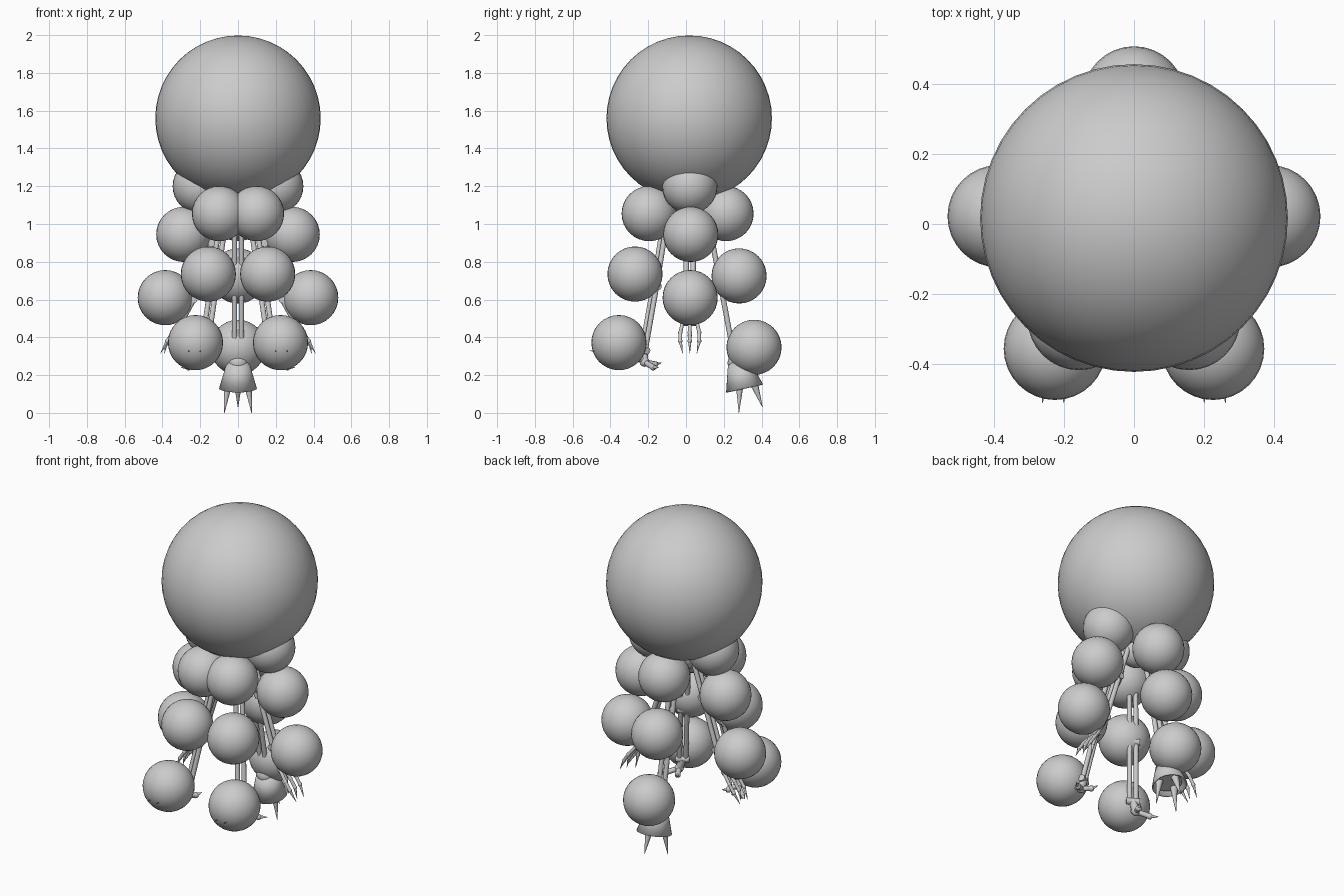
import bpy, math
from mathutils import Vector as V

if "Cube" in bpy.data.objects:
    bpy.data.objects.remove(bpy.data.objects["Cube"])


def smooth(o, name):
    o.name = name
    for p in o.data.polygons:
        p.use_smooth = True
    bpy.ops.object.shade_smooth_by_angle(angle=math.radians(40))
    return o


def ball(name, c, r, seg=32):
    bpy.ops.mesh.primitive_uv_sphere_add(segments=seg, ring_count=seg // 2, radius=r, location=c)
    return smooth(bpy.context.object, name)


def rod(name, a, b, r1, r2=None, seg=12, cap='NGON'):
    # tapered cylinder between two points
    a, b = V(a), V(b)
    r2 = r1 if r2 is None else r2
    d = b - a
    bpy.ops.mesh.primitive_cone_add(vertices=seg, radius1=r1, radius2=r2, depth=d.length,
                                    end_fill_type=cap, location=(a + b) / 2)
    o = bpy.context.object
    o.rotation_mode = 'QUATERNION'
    o.rotation_quaternion = d.to_track_quat('Z', 'Y')
    return smooth(o, name)


def claw(name, pts, r):
    # jointed finger that ends in a spike
    for i in range(len(pts) - 2):
        rod(name + "_bone", pts[i], pts[i + 1], r)
        ball(name + "_knuckle", pts[i + 1], r * 1.2, 10)
    rod(name + "_tip", pts[-2], pts[-1], r * 0.9, 0.001)


def limb(name, path, side):
    # paired rods with a round pivot at every joint
    path = [V(p) for p in path]
    side = V(side).normalized()
    for a, b in zip(path, path[1:]):
        for s in (-1, 1):
            rod(name + "_rod", a + side * s * .018, b + side * s * .018, .014)
    for p in path[1:]:
        rod(name + "_pivot", p - side * .038, p + side * .038, .02)


# large top balloon and hidden hub
ball("main_balloon", (0, .017, 1.56), .438, 48)
ball("hub", (0, .02, 1.12), .09, 24)

R = .146
for m, tag in ((1, "right"), (-1, "left")):
    # side arm: balloons, rods, hand
    for c in ((.2, .02, 1.2), (.287, .025, .945), (.385, .022, .61)):
        ball(tag + "_arm_balloon", (m * c[0], c[1], c[2]), R)
    limb(tag + "_arm", [(m * x, .02, z) for x, z in ((.06, 1.15), (.14, .9), (.235, .6), (.30, .48))], (0, 1, 0))
    for y in (-.03, .02, .07):
        k = .02 + (y - .02) * .75
        claw(tag + "_finger", [(m * .30, k, .48), (m * .345, y, .425), (m * .375, y, .38),
                               (m * (.41 if y != .02 else .39), k, .315)], .01)
    claw(tag + "_thumb", [(m * .29, .02, .48), (m * .315, .02, .41), (m * .33, .02, .33)], .01)

    # front leg: balloons, rods, clawed foot
    for c in ((.098, -.195, 1.055), (.157, -.27, .735), (.225, -.355, .372)):
        ball(tag + "_leg_balloon", (m * c[0], c[1], c[2]), R)
    limb(tag + "_leg", [(m * .06, -.09, 1.12), (m * .085, -.115, .98), (m * .13, -.165, .67), (m * .18, -.225, .33)],
         (.86, m * .5, 0))
    rod(tag + "_ankle", (m * .18, -.225, .33), (m * .2, -.22, .27), .022)
    ball(tag + "_heel", (m * .2, -.22, .27), .026, 16)
    for t in ((.155, -.13, .265), (.302, -.145, .24)):
        mid = V((.2, -.22, .27)).lerp(V(t), .6)
        mid.z -= .01
        claw(tag + "_rear_toe", [(m * .2, -.22, .27), (m * mid.x, mid.y, mid.z), (m * t[0], t[1], t[2])], .015)
    for x in (.2, .26):
        claw(tag + "_front_toe", [(m * .2, -.22, .28), (m * x, -.38, .31), (m * x, -.51, .33)], .016)

# back leg: balloons, rods, cupped foot with three claws
for c in ((0, .212, 1.055), (0, .281, .725), (0, .36, .347)):
    ball("back_leg_balloon", c, R)
limb("back_leg", [(0, .09, 1.12), (0, .125, .98), (0, .185, .67), (0, .25, .32)], (1, 0, 0))
cup = rod("back_foot_cup", (0, .277, .28), (0, .31, .13), .055, .1, 32, 'NOTHING')
s = cup.modifiers.new("wall", 'SOLIDIFY')
s.thickness = .008
ball("back_foot_cap", (0, .275, .265), .055, 24)
rod("back_foot_core", (0, .28, .27), (0, .305, .15), .05, .075, 24)
for a, b in (((-.05, .285, .17), (-.072, .28, 0)), ((.05, .285, .17), (.072, .28, 0)), ((0, .355, .17), (0, .405, .03))):
    rod("back_foot_claw", a, b, .024, .001)
